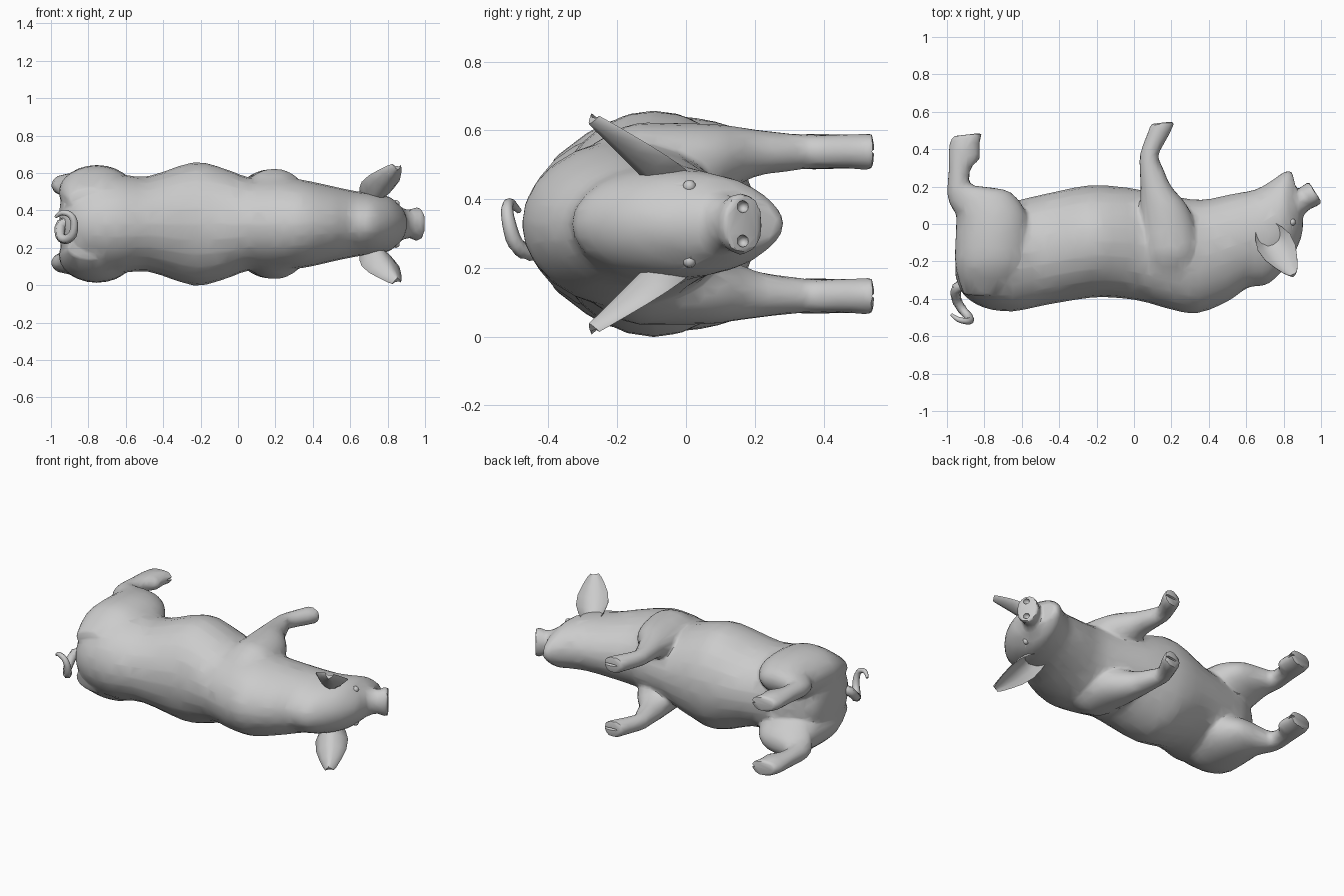
import bpy, bmesh, math
from mathutils import Vector

if "Cube" in bpy.data.objects:
    bpy.data.objects.remove(bpy.data.objects["Cube"])

MID = 0.328  # height of the animal's symmetry plane
skin = bpy.data.materials.new("plain_grey")
skin.diffuse_color = (0.6, 0.6, 0.6, 1)
skin.use_nodes = True
skin.node_tree.nodes["Principled BSDF"].inputs["Base Color"].default_value = skin.diffuse_color


def spline(rows, steps):
    """Catmull-Rom through rows of numbers."""
    rows = [Vector(r) for r in rows]
    out = []
    for i in range(len(rows) - 1):
        p0, p1, p2 = rows[max(i - 1, 0)], rows[i], rows[i + 1]
        p3 = rows[min(i + 2, len(rows) - 1)]
        for k in range(steps):
            t = k / steps
            out.append(0.5 * (2 * p1 + (p2 - p0) * t + (2 * p0 - 5 * p1 + 4 * p2 - p3) * t * t
                              + (3 * p1 - p0 - 3 * p2 + p3) * t ** 3))
    return out + [rows[-1]]


def skin_rings(bm, rings):
    vs = [[bm.verts.new(p) for p in r] for r in rings]
    n = len(vs[0])
    for a, b in zip(vs, vs[1:]):
        for j in range(n):
            bm.faces.new((a[j], a[(j + 1) % n], b[(j + 1) % n], b[j]))
    bm.faces.new(vs[0][::-1])
    bm.faces.new(vs[-1])


def loft(bm, rows, side=0, steps=3, n=24):
    """Rows: two outline points in plan, half width, distance from the symmetry plane."""
    rings = []
    for ax, ay, bx, by, w, off in spline(rows, steps):
        a, b = Vector((ax, ay, 0)), Vector((bx, by, 0))
        c, h = (a + b) / 2, (a - b) / 2
        z = MID + side * off
        rings.append([c + h * math.cos(t) + Vector((0, 0, z + w * math.sin(t)))
                      for t in (2 * math.pi * j / n for j in range(n))])
    skin_rings(bm, rings)


def make(name, bm):
    bmesh.ops.recalc_face_normals(bm, faces=bm.faces)
    me = bpy.data.meshes.new(name)
    bm.to_mesh(me)
    bm.free()
    ob = bpy.data.objects.new(name, me)
    bpy.context.collection.objects.link(ob)
    me.materials.append(skin)
    return ob


def bake(ob):
    dg = bpy.context.evaluated_depsgraph_get()
    me = bpy.data.meshes.new_from_object(ob.evaluated_get(dg))
    ob.modifiers.clear()
    ob.data = me


def shade(ob, angle=35):
    bpy.ops.object.select_all(action='DESELECT')
    bpy.context.view_layer.objects.active = ob
    ob.select_set(True)
    bpy.ops.object.shade_smooth_by_angle(angle=math.radians(angle))


# Trunk and head, rump to muzzle
trunk = [
    (-.955, -.28, -.95, -.10, .10, 0), (-.91, -.38, -.92, .00, .19, 0),
    (-.80, -.448, -.80, .08, .24, 0), (-.65, -.468, -.65, .12, .265, 0),
    (-.48, -.435, -.48, .16, .255, 0), (-.22, -.393, -.25, .205, .33, 0),
    (-.06, -.398, -.08, .20, .295, 0), (.06, -.418, .05, .18, .25, 0),
    (.20, -.458, .20, .15, .25, 0),
    (.34, -.477, .36, .13, .235, 0), (.50, -.415, .52, .16, .20, 0),
    (.61, -.34, .65, .185, .175, 0), (.72, -.32, .74, .235, .162, 0),
    (.83, -.205, .79, .272, .145, 0), (.895, -.07, .82, .285, .10, 0),
    (.905, .03, .845, .28, .065, 0)]
# Snout with flared disc
snout = [
    (.87, -.02, .78, .14, .12, 0), (.91, .05, .85, .18, .085, 0),
    (.95, .085, .89, .195, .076, 0), (.98, .095, .915, .215, .09, 0),
    (1.005, .115, .935, .225, .088, 0)]
hind_leg = [
    (-.91, -.38, -.66, -.39, .06, .13), (-.955, -.23, -.57, -.24, .13, .165),
    (-.955, -.08, -.555, -.08, .143, .172), (-.95, .04, -.575, .06, .125, .18),
    (-.97, .08, -.66, .17, .09, .195), (-.99, .12, -.78, .197, .065, .205),
    (-.998, .18, -.875, .215, .054, .208), (-.99, .30, -.87, .30, .05, .21),
    (-.99, .40, -.825, .35, .052, .21), (-.98, .45, -.825, .43, .05, .21),
    (-.965, .47, -.81, .488, .05, .21)]
fore_leg = [
    (.08, -.33, .31, -.34, .06, .13), (.04, -.17, .35, -.18, .125, .16),
    (.03, -.04, .345, -.06, .125, .168), (.033, .08, .29, .09, .105, .185),
    (.035, .19, .20, .20, .07, .205), (.03, .30, .155, .30, .055, .208),
    (.032, .37, .13, .36, .05, .21), (.062, .46, .155, .42, .05, .21),
    (.078, .50, .195, .49, .052, .21), (.09, .535, .22, .55, .054, .21)]

bm = bmesh.new()
loft(bm, trunk)
loft(bm, snout, steps=2)
for s in (-1, 1):
    loft(bm, hind_leg, s)
    loft(bm, fore_leg, s)
body = make("body", bm)

# Cutter for nostrils, eye sockets and hoof clefts
bm = bmesh.new()
for s in (-1, 1):
    for x, y, z, size in ((.972, .165, .05, (.03, .018, .018)),
                          (.865, .01, .125, (.03, .025, .02)),
                          (-.80, .475, .21, (.04, .04, .008)),
                          (.165, .555, .21, (.05, .035, .008))):
        r = bmesh.ops.create_icosphere(bm, subdivisions=2, radius=1)
        bmesh.ops.scale(bm, vec=size, verts=r["verts"])
        bmesh.ops.translate(bm, vec=(x, y, MID + s * z), verts=r["verts"])
cutter = make("socket_and_hoof_cutter", bm)
cutter.hide_render = True
cutter.hide_set(True)

# Blend the parts into one skin, then thin it to broad facets
m = body.modifiers.new("blend", 'REMESH')
m.mode = 'VOXEL'
m.voxel_size = 0.012
m = body.modifiers.new("relax", 'SMOOTH')
m.iterations = 4
m = body.modifiers.new("thin", 'DECIMATE')
m.ratio = 0.06
m = body.modifiers.new("nostrils", 'BOOLEAN')
m.operation = 'DIFFERENCE'
m.object = cutter
m.solver = 'EXACT'
bake(body)
shade(body)

for s, label in ((1, "upper"), (-1, "lower")):
    # Cupped leaf-shaped ear
    root, tip = Vector((.715, -.055, .135)), Vector((.85, -.27, .308))
    axis = (tip - root).normalized()
    wide = Vector((1, .4, -.1))
    wide = (wide - axis * wide.dot(axis)).normalized()
    cup = wide.cross(axis)
    if cup.y < 0:
        cup = -cup
    rings = []
    for t, half in ((-.1, .05), (.08, .08), (.28, .098), (.52, .092), (.75, .066), (.92, .042), (1, .025)):
        c = root.lerp(tip, t)
        ring = []
        for thick, order in ((.01, range(-3, 4)), (-.01, range(3, -4, -1))):
            for k in order:
                u = k / 3
                lift = .08 * (1 - .75 * t) * (u * u - .5)
                p = c + wide * (u * half) + cup * (lift + thick * (1.2 - abs(u)))
                ring.append(Vector((p.x, p.y, MID + s * p.z)))
        rings.append(ring)
    bm = bmesh.new()
    skin_rings(bm, rings)
    shade(make(label + "_ear", bm), 50)

    # Eye, sunk in its socket
    bm = bmesh.new()
    bmesh.ops.create_icosphere(bm, subdivisions=2, radius=.02)
    bmesh.ops.translate(bm, vec=(.845, .01, MID + s * .108), verts=bm.verts)
    shade(make(label + "_eye", bm))

# Curly tail
path = spline([(-.89, -.32, .33, .034), (-.945, -.34, .325, .03), (-.95, -.40, .265, .027),
               (-.92, -.455, .245, .025), (-.885, -.495, .27, .023), (-.875, -.515, .33, .02),
               (-.895, -.52, .375, .017), (-.94, -.51, .388, .014), (-.975, -.485, .365, .008)], 3)
rings = []
for i, p in enumerate(path):
    d = (path[min(i + 1, len(path) - 1)] - path[max(i - 1, 0)]).to_3d().normalized()
    u = (Vector((0, 1, 0)) - d * d.y).normalized()
    v = d.cross(u)
    rings.append([p.to_3d() + (u * math.cos(a) + v * math.sin(a)) * p.w
                  for a in (math.tau * j / 8 for j in range(8))])
bm = bmesh.new()
skin_rings(bm, rings)
shade(make("tail", bm), 50)
